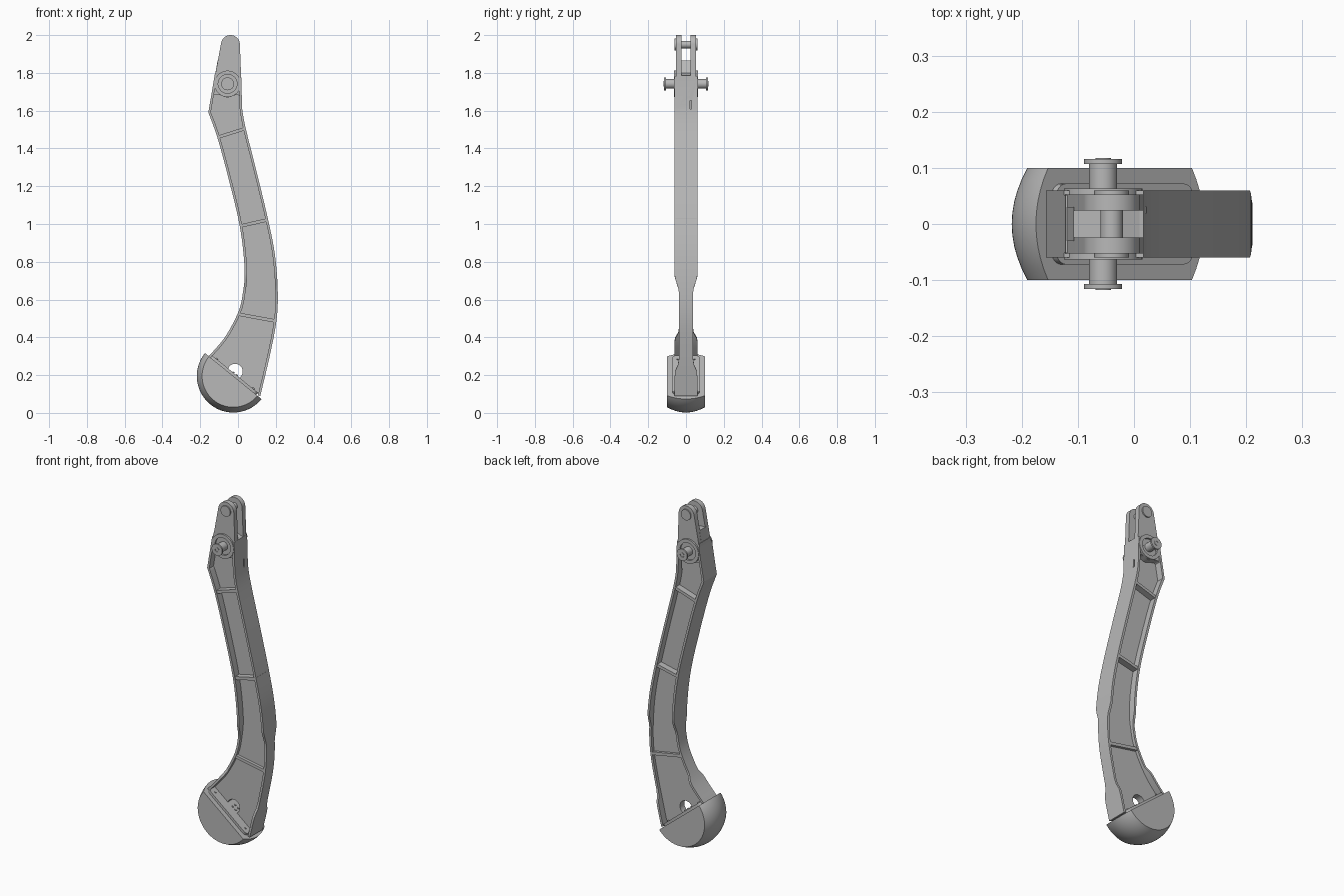
import bpy, bmesh, math
from mathutils import Vector, Matrix

old = bpy.data.objects.get("Cube")
if old:
    bpy.data.objects.remove(old, do_unlink=True)

grey = bpy.data.materials.new("light_grey_metal")
grey.use_nodes = True
grey.diffuse_color = (0.48, 0.48, 0.48, 1)
grey.node_tree.nodes["Principled BSDF"].inputs["Base Color"].default_value = (0.48, 0.48, 0.48, 1)

# Ankle frame: the flat cut of the foot runs along ALONG, the leg rises along UP
ANKLE = Vector((-0.025, 0, 0.195))
ALONG = Vector((0.776, 0, -0.63)).normalized()
UP = Vector((-ALONG.z, 0, ALONG.x))
ACROSS = Vector((0, 1, 0))
HUB = (-0.055, 1.742)
TIP = (-0.04, 1.95)


def finish(name, bm):
    bmesh.ops.recalc_face_normals(bm, faces=bm.faces[:])
    mesh = bpy.data.meshes.new(name)
    bm.to_mesh(mesh)
    bm.free()
    mesh.materials.append(grey)
    ob = bpy.data.objects.new(name, mesh)
    bpy.context.collection.objects.link(ob)
    return ob


def smooth(ob):
    bpy.ops.object.select_all(action='DESELECT')
    ob.select_set(True)
    bpy.context.view_layer.objects.active = ob
    bpy.ops.object.shade_smooth_by_angle(angle=math.radians(30))


def prism(name, outline, y0, y1):
    """Side outline of (x, z) points extruded from y0 to y1."""
    bm = bmesh.new()
    face = bm.faces.new([bm.verts.new((x, y0, z)) for x, z in outline])
    moved = bmesh.ops.extrude_face_region(bm, geom=[face])["geom"]
    bmesh.ops.translate(bm, vec=(0, y1 - y0, 0),
                        verts=[v for v in moved if isinstance(v, bmesh.types.BMVert)])
    return finish(name, bm)


def circle(centre, r, n=40, start=0, end=math.tau):
    return [(centre[0] + r * math.cos(start + (end - start) * i / n),
             centre[1] + r * math.sin(start + (end - start) * i / n)) for i in range(n)]


def disc(name, centre, r, y0, y1):
    ob = prism(name, circle(centre, r), y0, y1)
    smooth(ob)
    return ob


def ring(name, centre, r_in, r_out, y0, y1):
    bm = bmesh.new()
    loops = [[bm.verts.new((x, y, z)) for x, z in circle(centre, r)]
             for r, y in ((r_in, y0), (r_out, y0), (r_out, y1), (r_in, y1))]
    for a, b in zip(loops, loops[1:] + loops[:1]):
        for i in range(len(a)):
            j = (i + 1) % len(a)
            bm.faces.new((a[i], a[j], b[j], b[i]))
    ob = finish(name, bm)
    smooth(ob)
    return ob


def cut(ob, cutter):
    cutter.hide_render = True
    mod = ob.modifiers.new("cut", 'BOOLEAN')
    mod.operation, mod.solver, mod.object = 'DIFFERENCE', 'EXACT', cutter
    bpy.ops.object.select_all(action='DESELECT')
    ob.select_set(True)
    bpy.context.view_layer.objects.active = ob
    bpy.ops.object.modifier_apply(modifier=mod.name)
    bpy.data.objects.remove(cutter, do_unlink=True)


def spline(points, steps=8):
    """Smooth curve through (x, z) points."""
    p = [Vector(q) for q in points]
    p = [p[0]] + p + [p[-1]]
    out = []
    for a, b, c, d in zip(p, p[1:], p[2:], p[3:]):
        for i in range(steps):
            t = i / steps
            out.append(0.5 * (2 * b + (c - a) * t + (2 * a - 5 * b + 4 * c - d) * t * t
                              + (3 * b - a - 3 * c + d) * t ** 3))
    return out + [p[-1]]


def ramp(v, lo, hi):
    return min(1, max(0, (v - lo) / (hi - lo)))


def half_width(p):
    """Flange half width: slim between the knee and the ankle."""
    height = (Vector((p.x, 0, p.y)) - ANKLE).dot(UP)
    return 0.038 + 0.022 * max(ramp(p.y, 0.65, 0.72), 1 - ramp(height, 0.125, 0.17))


# Leg edges, from the hub down to the ankle
rear_edge = [Vector((-0.125, 1.78))] + spline(
    [(-0.157, 1.59), (-0.11, 1.46), (-0.05, 1.24), (0.01, 0.985), (0.035, 0.76),
     (0.025, 0.63), (0, 0.53), (-0.07, 0.4), (-0.155, 0.3)])
front_edge = [Vector((0.017, 1.78))] + spline(
    [(0.022, 1.61), (0.04, 1.51), (0.105, 1.25), (0.16, 1.02), (0.195, 0.84),
     (0.21, 0.66), (0.205, 0.5), (0.17, 0.31), (0.118, 0.09)])


def flange(name, path, side, t=0.013):
    bm = bmesh.new()
    rows = []
    for i, p in enumerate(path):
        tan = (path[min(i + 1, len(path) - 1)] - path[max(i - 1, 0)]).normalized()
        inner = p + Vector((-tan.y, tan.x)) * t * side
        w = half_width(p)
        rows.append([bm.verts.new((q.x, y, q.y))
                     for q, y in ((p, -w), (p, w), (inner, w), (inner, -w))])
    for a, b in zip(rows, rows[1:]):
        for i in range(4):
            j = (i + 1) % 4
            bm.faces.new((a[i], a[j], b[j], b[i]))
    bm.faces.new(rows[0])
    bm.faces.new(rows[-1])
    return finish(name, bm)


rear_flange = flange("rear_flange", rear_edge, 1)
front_flange = flange("front_flange", front_edge, -1)
cut(front_flange, prism("slot_cutter", [(-0.01, 1.61), (0.06, 1.61), (0.06, 1.655), (-0.01, 1.655)],
                        0.01, 0.03))
smooth(rear_flange)
smooth(front_flange)

# Central web with the round ankle opening
web = prism("leg_web", [tuple(p) for p in rear_edge + front_edge[::-1]], -0.02, 0.02)
cut(web, disc("hole_cutter", (-0.015, 0.22), 0.04, -0.1, 0.1))
smooth(web)

# Cross ribs
for i, (a, b, w) in enumerate((((-0.105, 1.46), (0.038, 1.505), 0.056),
                               ((0.015, 0.99), (0.158, 1.022), 0.056),
                               ((0.005, 0.522), (0.2, 0.486), 0.036))):
    prism(f"cross_rib_{i + 1}", [(a[0], a[1] - 0.009), (b[0], b[1] - 0.009),
                                 (b[0], b[1] + 0.009), (a[0], a[1] + 0.009)], -w, w)

# Solid hub block with wavy lower edge
lower = [tuple(p) for p in spline([(-0.142, 1.66), (-0.125, 1.685), (-0.095, 1.682), (-0.055, 1.67),
                                   (-0.015, 1.682), (0.005, 1.68), (0.02, 1.66)], 5)]
hub_block = prism("hub_block", lower + [(0.017, 1.785), (-0.122, 1.8)], -0.052, 0.052)
smooth(hub_block)
prism("slot_floor", [(0.012, 1.75), (0.012, 1.785), (-0.03, 1.8), (-0.06, 1.865),
                     (-0.108, 1.865), (-0.128, 1.75)], -0.03, 0.03)

# Fork plates, hub bosses, axle ends and tip pin heads on both sides
fork = circle(TIP, 0.05, 20, 0, math.radians(170)) + [(-0.089, 1.96), (-0.13, 1.74), (0.018, 1.74)]
for s, side in ((-1, "front"), (1, "back")):
    def both(y0, y1):
        return min(s * y0, s * y1), max(s * y0, s * y1)
    smooth(prism(f"{side}_fork_plate", fork, *both(0.024, 0.053)))
    ring(f"{side}_hub_boss", HUB, 0.05, 0.07, *both(0.045, 0.063))
    disc(f"{side}_axle", HUB, 0.025, *both(0.04, 0.108))
    disc(f"{side}_axle_cap", HUB, 0.034, *both(0.107, 0.116))
    ring(f"{side}_cap_rim", HUB, 0.01, 0.014, *both(0.115, 0.118))
    disc(f"{side}_pin_head", TIP, 0.031, *both(0.05, 0.06))
disc("tip_pin", TIP, 0.02, -0.055, 0.055)

# Half-round foot with crowned tread
bm = bmesh.new()
rows = []
for i in range(49):
    a = math.pi * i / 48
    out = ALONG * math.cos(a) - UP * math.sin(a)
    rows.append([bm.verts.new(ANKLE + out * (0.193 - 0.028 * (k / 5) ** 2) + ACROSS * (0.02 * k))
                 for k in range(-5, 6)])
for a, b in zip(rows, rows[1:]):
    for k in range(10):
        bm.faces.new((a[k], a[k + 1], b[k + 1], b[k]))
bm.faces.new([r[0] for r in rows])
bm.faces.new([r[-1] for r in rows])
bm.faces.new(rows[0] + rows[-1][::-1])
smooth(finish("foot", bm))

# Rounded mounting plate on the foot, with bolts
frame = Matrix((ALONG, ACROSS, UP)).transposed().to_4x4()
frame.translation = ANKLE
bm = bmesh.new()
corners = []
for sx, sy, start in ((1, 1, 0), (-1, 1, 90), (-1, -1, 180), (1, -1, 270)):
    corners += [(x, y) for x, y in circle((sx * 0.135, sy * 0.05), 0.022, 6,
                                          math.radians(start), math.radians(start + 105))]
face = bm.faces.new([bm.verts.new((x, y, -0.005)) for x, y in corners])
moved = bmesh.ops.extrude_face_region(bm, geom=[face])["geom"]
bmesh.ops.translate(bm, vec=(0, 0, 0.019), verts=[v for v in moved if isinstance(v, bmesh.types.BMVert)])
bm.transform(frame)
smooth(finish("mounting_plate", bm))

bm = bmesh.new()
bolts = [(x, y) for x in (-0.125, -0.012, 0.012, 0.125) for y in (-1, 1)]
for x, y in bolts:
    off = 0.045 if abs(x) > 0.1 else 0.012
    bmesh.ops.create_cone(bm, cap_ends=True, segments=12, radius1=0.006, radius2=0.006, depth=0.008,
                          matrix=Matrix.Translation((x, y * off, 0.015)))
bm.transform(frame)
smooth(finish("plate_bolts", bm))
